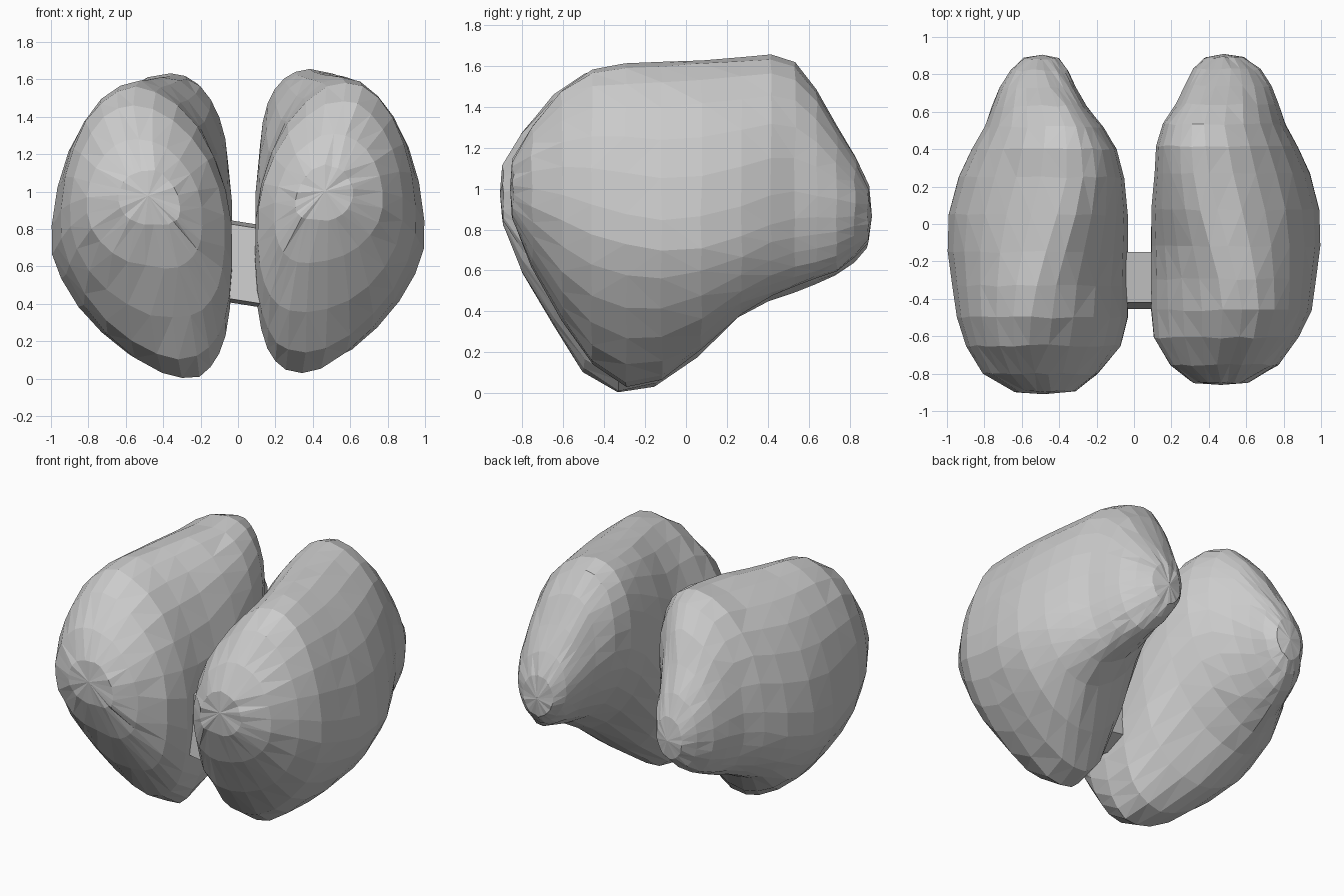
import bpy, bmesh, math, random

if "Cube" in bpy.data.objects:
    bpy.data.objects.remove(bpy.data.objects["Cube"])

random.seed(4)

# Lobe cross-sections, back to front along y, u = distance out from the inner face:
# y, inner u, outer u, bottom z, top z, u of top, u of bottom, z of widest point
SECTIONS = [
    (-0.895, 0.28, 0.61, 0.83, 1.13, 0.45, 0.42, 0.98),
    (-0.80, 0.16, 0.78, 0.60, 1.30, 0.50, 0.36, 0.94),
    (-0.65, 0.04, 0.87, 0.33, 1.48, 0.53, 0.32, 0.88),
    (-0.50, 0.00, 0.92, 0.11, 1.58, 0.52, 0.29, 0.82),
    (-0.33, 0.00, 0.945, 0.0, 1.61, 0.49, 0.27, 0.76),
    (-0.15, 0.00, 0.97, 0.03, 1.62, 0.44, 0.31, 0.72),
    (0.05, 0.00, 0.965, 0.18, 1.63, 0.38, 0.44, 0.74),
    (0.25, 0.02, 0.91, 0.37, 1.64, 0.33, 0.56, 0.80),
    (0.40, 0.06, 0.84, 0.46, 1.65, 0.33, 0.58, 0.86),
    (0.52, 0.13, 0.77, 0.50, 1.61, 0.34, 0.56, 0.88),
    (0.63, 0.22, 0.73, 0.54, 1.48, 0.38, 0.54, 0.88),
    (0.73, 0.28, 0.69, 0.58, 1.30, 0.42, 0.52, 0.88),
    (0.82, 0.32, 0.63, 0.65, 1.14, 0.45, 0.49, 0.88),
    (0.885, 0.37, 0.56, 0.72, 1.00, 0.46, 0.46, 0.85),
]
SIDES = 26


def mix(y, y0, y1, a, b):
    """Blend from a at y0 to b at y1."""
    t = min(1, max(0, (y - y0) / (y1 - y0)))
    return a + (b - a) * t


def section_point(s, a):
    """Point on a four-quadrant superellipse through the section extremes."""
    y, ui, uo, zb, zt, ut, ub, zm = s
    c, n = math.cos(a), math.sin(a)
    outer, upper = c > 1e-6, n > 0
    if outer:
        p = 2.0 if upper else mix(y, -0.85, -0.4, 2.1, 1.55)
        p = p if upper or y < -0.1 else mix(y, -0.1, 0.3, 1.55, 2.0)
    else:
        # inner face: leans back at the front, undercut at the rear
        p = mix(y, -0.3, 0.3, 1.85, 2.3) if upper else mix(y, -0.2, 0.3, 2.7, 1.65)
        zm += mix(y, -0.2, 0.3, -0.06, 0.3) * mix(y, 0.5, 0.85, 1, 0)
    e = 2 / p
    mid = ut if upper else ub
    u = mid + abs(c) ** e * ((uo if outer else ui) - mid)
    z = zm + abs(n) ** e * ((zt if upper else zb) - zm)
    return u, y, z


def finish(name, bm):
    bmesh.ops.recalc_face_normals(bm, faces=bm.faces)
    mesh = bpy.data.meshes.new(name)
    bm.to_mesh(mesh)
    bm.free()
    obj = bpy.data.objects.new(name, mesh)
    bpy.context.collection.objects.link(obj)


def lobe(name, place):
    bm = bmesh.new()
    j = lambda: random.uniform(-0.006, 0.006)
    rings = []
    for s in SECTIONS:
        ring = []
        for k in range(SIDES):
            u, y, z = section_point(s, 2 * math.pi * (k + 0.5) / SIDES)
            ring.append(bm.verts.new(place(u, y + j(), max(0, z + j()))))
        rings.append(ring)
    for a, b in zip(rings, rings[1:]):
        for k in range(SIDES):
            m = (k + 1) % SIDES
            bm.faces.new((a[k], a[m], b[m], b[k]))
    # rounded front and back tips
    for ring, tip in ((rings[0], (0.45, -0.91, 0.99)), (rings[-1], (0.46, 0.905, 0.85))):
        v = bm.verts.new(place(*tip))
        for k in range(SIDES):
            bm.faces.new((ring[k], ring[(k + 1) % SIDES], v))
    bmesh.ops.triangulate(bm, faces=bm.faces)
    finish(name, bm)


def right_place(u, y, z):
    """Slightly slimmer lobe whose front and rear tips swing inward."""
    u -= mix(y, 0.3, 0.75, 0, 0.25) * max(0, 0.64 - u)
    u -= mix(y, -0.5, -0.8, 0, 0.05)
    return 0.09 + u * 0.938, y * 0.975 + 0.027, 0.03 + z * 0.983


# The two lobes are near mirror images
lobe("left_lobe", lambda u, y, z: (-0.03 - u, y, z * 0.988))
lobe("right_lobe", right_place)

# Short bridge joining the lobes
bm = bmesh.new()
PROFILE = [(-0.15, 0.84), (-0.42, 0.82), (-0.455, 0.42), (-0.30, 0.40), (-0.15, 0.46)]
ends = [[bm.verts.new((x, y, z + dz)) for y, z in PROFILE] for x, dz in ((-0.06, 0.01), (0.13, -0.02))]
for e in ends:
    bm.faces.new(e)
for k in range(len(PROFILE)):
    m = (k + 1) % len(PROFILE)
    bm.faces.new((ends[0][k], ends[0][m], ends[1][m], ends[1][k]))
finish("bridge", bm)
